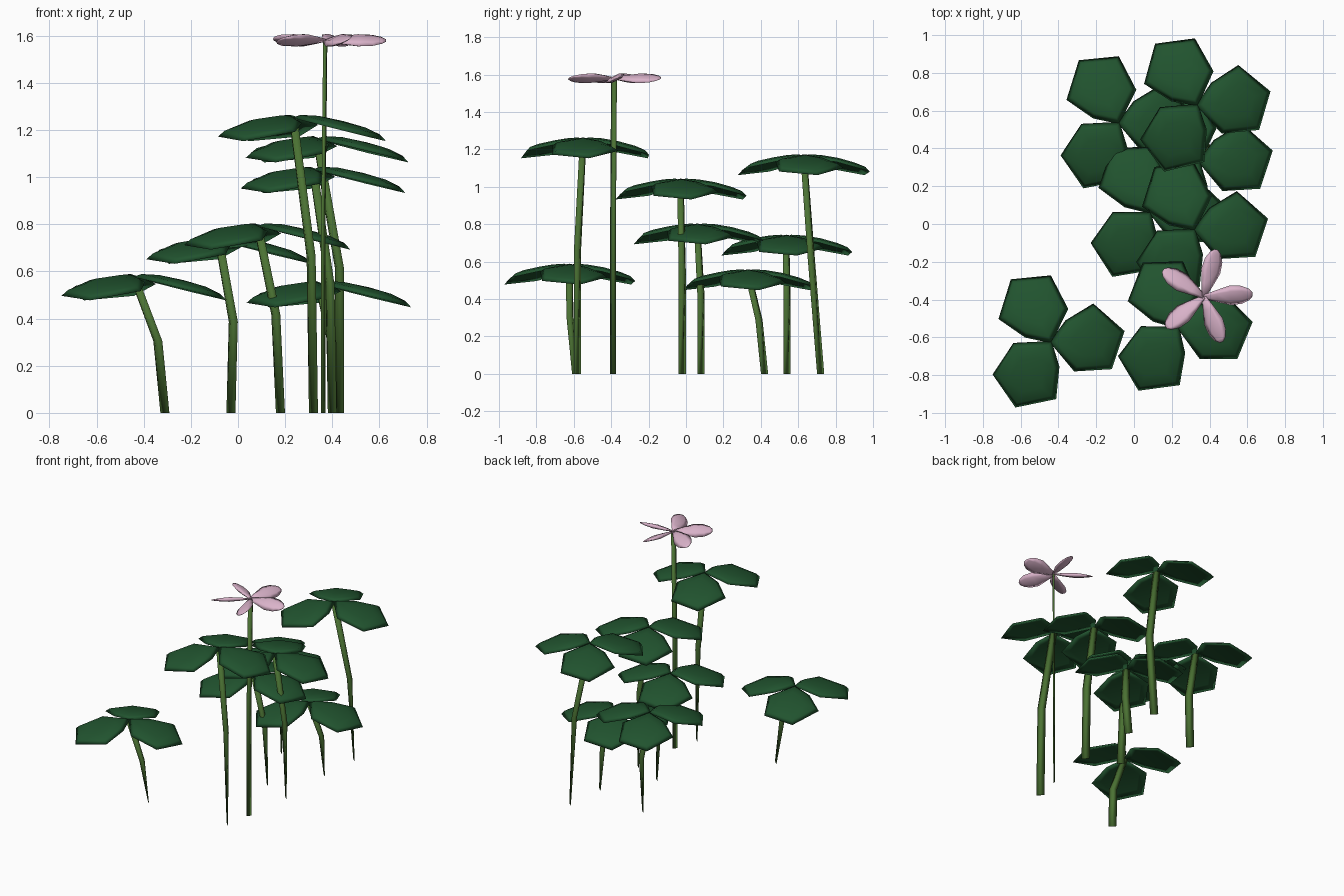
import bpy, bmesh
from math import radians, cos, sin
from mathutils import Vector, Matrix

cube = bpy.data.objects.get("Cube")
if cube:
    bpy.data.objects.remove(cube, do_unlink=True)


def material(name, rgb):
    m = bpy.data.materials.new(name)
    m.use_nodes = True
    m.diffuse_color = (*rgb, 1)
    m.node_tree.nodes["Principled BSDF"].inputs["Base Color"].default_value = (*rgb, 1)
    return m


LEAF = material("leaf_green", (0.015, 0.087, 0.028))
STEM = material("stem_green", (0.07, 0.168, 0.033))
PETAL = material("petal_pink", (0.7, 0.45, 0.59))


def finish(bm, name, mat, matrix=Matrix()):
    bmesh.ops.recalc_face_normals(bm, faces=bm.faces)
    mesh = bpy.data.meshes.new(name)
    bm.to_mesh(mesh)
    bm.free()
    mesh.transform(matrix)
    mesh.materials.append(mat)
    for p in mesh.polygons:
        p.use_smooth = True
    bpy.context.collection.objects.link(bpy.data.objects.new(name, mesh))


def skin(bm, rings):
    """Join matching rings of vertices with quads."""
    for a, b in zip(rings, rings[1:]):
        for i in range(len(a)):
            j = (i + 1) % len(a)
            bm.faces.new((a[i], a[j], b[j], b[i]))


# Leaf outline as angle and radius about the blade's middle, first at the hub
OUTLINE = ((180, 0.215), (241, 0.185), (306, 0.198), (11, 0.2), (80, 0.195), (138, 0.165))


def leaf(name, hub, heading):
    # Thin closed blade: domed top, shallow hollow underside, sloping outwards
    bm = bmesh.new()
    middle = 0.208
    rings = []
    for scale, height in ((0.7, 0.008), (1, 0), (0.84, 0.021), (0.5, 0.035)):
        rings.append([bm.verts.new((middle + r * scale * cos(radians(a)),
                                    r * scale * sin(radians(a)), height))
                      for a, r in OUTLINE])
    skin(bm, rings)
    for ring, height in ((rings[0], 0.012), (rings[-1], 0.039)):
        tip = bm.verts.new((middle, 0, height))
        for i in range(len(ring)):
            bm.faces.new((ring[i], ring[(i + 1) % len(ring)], tip))
    place = (Matrix.Translation(hub) @ Matrix.Rotation(radians(heading), 4, 'Z')
             @ Matrix.Rotation(radians(14), 4, 'Y'))
    finish(bm, name, LEAF, place)


def stem(name, path, widths, depths, angle):
    # Four-sided stalk, flattened towards the ground
    bm = bmesh.new()
    across = Vector((cos(radians(angle)), sin(radians(angle)), 0))
    along = Vector((-across.y, across.x, 0))
    rings = []
    for p, w, d in zip(path, widths, depths):
        p = Vector(p)
        rings.append([bm.verts.new(p + o) for o in
                      (across * w, along * d, -across * w, -along * d)])
    skin(bm, rings)
    bm.faces.new(rings[0])
    bm.faces.new(rings[-1])
    finish(bm, name, STEM)


# Leaf clusters: hub, stem foot, bend offset from the foot, leaf turn
clusters = [
    ("front_right", (-0.44, -0.625, 0.575), (-0.31, -0.59), (-0.03, -0.03), 0),
    ("front_tall", (0.235, -0.55, 1.25), (0.32, -0.58), (-0.01, 0), -4),
    ("middle_tall", (0.32, -0.03, 1.03), (0.40, -0.02), (-0.01, 0), 0),
    ("back_tall", (0.335, 0.63, 1.16), (0.43, 0.72), (0, -0.05), 2),
    ("middle_low", (0.085, 0.06, 0.79), (0.18, 0.08), (-0.02, 0), -2),
    ("back_right", (-0.08, 0.535, 0.73), (-0.03, 0.54), (0.01, 0), 0),
    ("back_low", (0.345, 0.33, 0.545), (0.40, 0.42), (0, -0.03), 0),
]
for name, hub, foot, bend, turn in clusters:
    for i, heading in enumerate((3, 117, 236)):
        leaf(f"{name}_leaf_{i + 1}", hub, heading + turn)
    x, y = foot
    knee = (x + bend[0], y + bend[1], hub[2] * 0.53)
    crown = (hub[0], hub[1], hub[2] - 0.004)
    stem(f"{name}_stem", ((x, y, 0), knee, crown),
         (0.027, 0.027, 0.025), (0.002, 0.018, 0.022), -45)

# Flower on a straight thin stalk
CENTRE = Vector((0.37, -0.385, 1.58))
stem("flower_stem", ((0.362, -0.39, 0), (0.362, -0.39, 0.8), CENTRE),
     (0.018, 0.018, 0.018), (0.005, 0.006, 0.007), 60)


def petal(name, heading):
    # Lens-shaped petal, rolled about its own length
    bm = bmesh.new()
    rings = []
    for t, w, h in ((0, 0.012, 0.004), (0.07, 0.036, 0.012), (0.14, 0.058, 0.017),
                    (0.2, 0.053, 0.012), (0.24, 0.033, 0.006), (0.258, 0.012, 0.002)):
        rings.append([bm.verts.new((t, w * cos(a), h * sin(a)))
                      for a in (radians(60 * k) for k in range(6))])
    skin(bm, rings)
    bm.faces.new(rings[0])
    bm.faces.new(rings[-1])
    place = (Matrix.Translation(CENTRE) @ Matrix.Rotation(radians(heading), 4, 'Z')
             @ Matrix.Rotation(radians(26), 4, 'X'))
    finish(bm, name, PETAL, place)


for i in range(5):
    petal(f"petal_{i + 1}", 3 + 72 * i)
